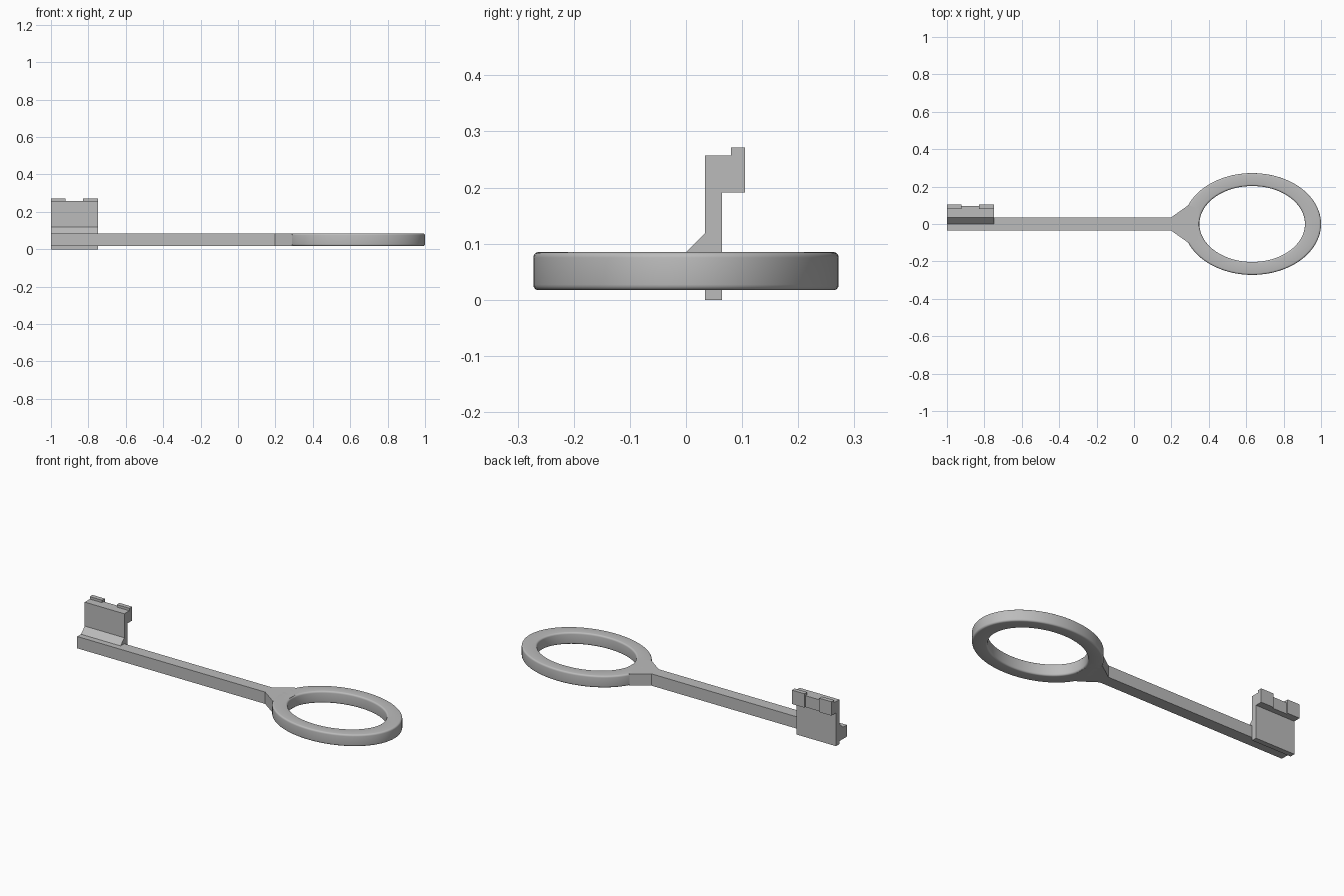
import bpy, bmesh, math
from mathutils import Vector

if "Cube" in bpy.data.objects:
    bpy.data.objects.remove(bpy.data.objects["Cube"], do_unlink=True)

# Single plain metal colour
GREY = (0.5, 0.5, 0.5, 1.0)
metal = bpy.data.materials.new("grey_metal")
metal.use_nodes = True
metal.diffuse_color = GREY
metal.node_tree.nodes["Principled BSDF"].inputs["Base Color"].default_value = GREY

Z0, Z1 = 0.017, 0.085      # underside and top of the flat body
BIT_X0, BIT_X1 = -1.0, -0.748


def make_object(name, bm):
    bmesh.ops.recalc_face_normals(bm, faces=bm.faces)
    mesh = bpy.data.meshes.new(name)
    bm.to_mesh(mesh)
    bm.free()
    mesh.materials.append(metal)
    obj = bpy.data.objects.new(name, mesh)
    bpy.context.collection.objects.link(obj)
    return obj


def prism(name, points, offset):
    """Extrude a flat outline of 3D points along an offset."""
    bm = bmesh.new()
    face = bm.faces.new([bm.verts.new(p) for p in points])
    top = bmesh.ops.extrude_face_region(bm, geom=[face])["geom"]
    bmesh.ops.translate(bm, vec=Vector(offset),
                        verts=[v for v in top if isinstance(v, bmesh.types.BMVert)])
    return make_object(name, bm)


def plan_prism(name, outline):
    return prism(name, [(x, y, Z0) for x, y in outline], (0, 0, Z1 - Z0))


def side_prism(name, outline, x0, x1):
    return prism(name, [(x0, y, z) for y, z in outline], (x1 - x0, 0, 0))


# Shaft and the flared collar that meets the ring
plan_prism("shaft", [(-1, -0.034), (0.197, -0.034), (0.197, 0.034), (-1, 0.034)])
collar_side = [(0.197, 0.034), (0.29, 0.1), (0.345, 0.085)]
plan_prism("collar", collar_side + [(x, -y) for x, y in reversed(collar_side)])

# Oval handle ring: rounded rectangular section swept round two ellipses
RIM, SEGMENTS = 0.010, 96
section = []               # (distance across the band 0..1, height)
BAND = 0.08
for cx, cz, start in ((BAND - RIM, Z1 - RIM, 0), (RIM, Z1 - RIM, 90),
                      (RIM, Z0 + RIM, 180), (BAND - RIM, Z0 + RIM, 270)):
    for step in range(5):
        a = math.radians(start + step * 22.5)
        section.append(((cx + RIM * math.cos(a)) / BAND, cz + RIM * math.sin(a)))

bm = bmesh.new()
loops = []
for i in range(SEGMENTS):
    a = 2 * math.pi * i / SEGMENTS
    loops.append([bm.verts.new((0.632 + (0.282 + 0.086 * t) * math.cos(a),
                                (0.203 + 0.069 * t) * math.sin(a), z))
                  for t, z in section])
n = len(section)
for i in range(SEGMENTS):
    here, there = loops[i], loops[(i + 1) % SEGMENTS]
    for j in range(n):
        k = (j + 1) % n
        bm.faces.new((here[j], there[j], there[k], here[k]))
ring = make_object("handle_ring", bm)
bpy.context.view_layer.objects.active = ring
ring.select_set(True)
bpy.ops.object.shade_smooth_by_angle(angle=math.radians(35))
ring.select_set(False)

# Bit: upright plate with an overhanging head, and a sloped foot on the shaft
side_prism("bit_plate", [(0.034, 0), (0.064, 0), (0.064, 0.191), (0.096, 0.191),
                         (0.096, 0.257), (0.034, 0.257)], BIT_X0, BIT_X1)
side_prism("bit_foot", [(0, Z1), (0.034, Z1), (0.034, 0.119)], BIT_X0, BIT_X1)

# Two raised teeth at the ends of the head
for name, x0, x1 in (("outer_tooth", BIT_X0, -0.922), ("inner_tooth", -0.828, BIT_X1)):
    side_prism(name, [(0.08, 0.191), (0.105, 0.191), (0.105, 0.271), (0.08, 0.271)], x0, x1)
